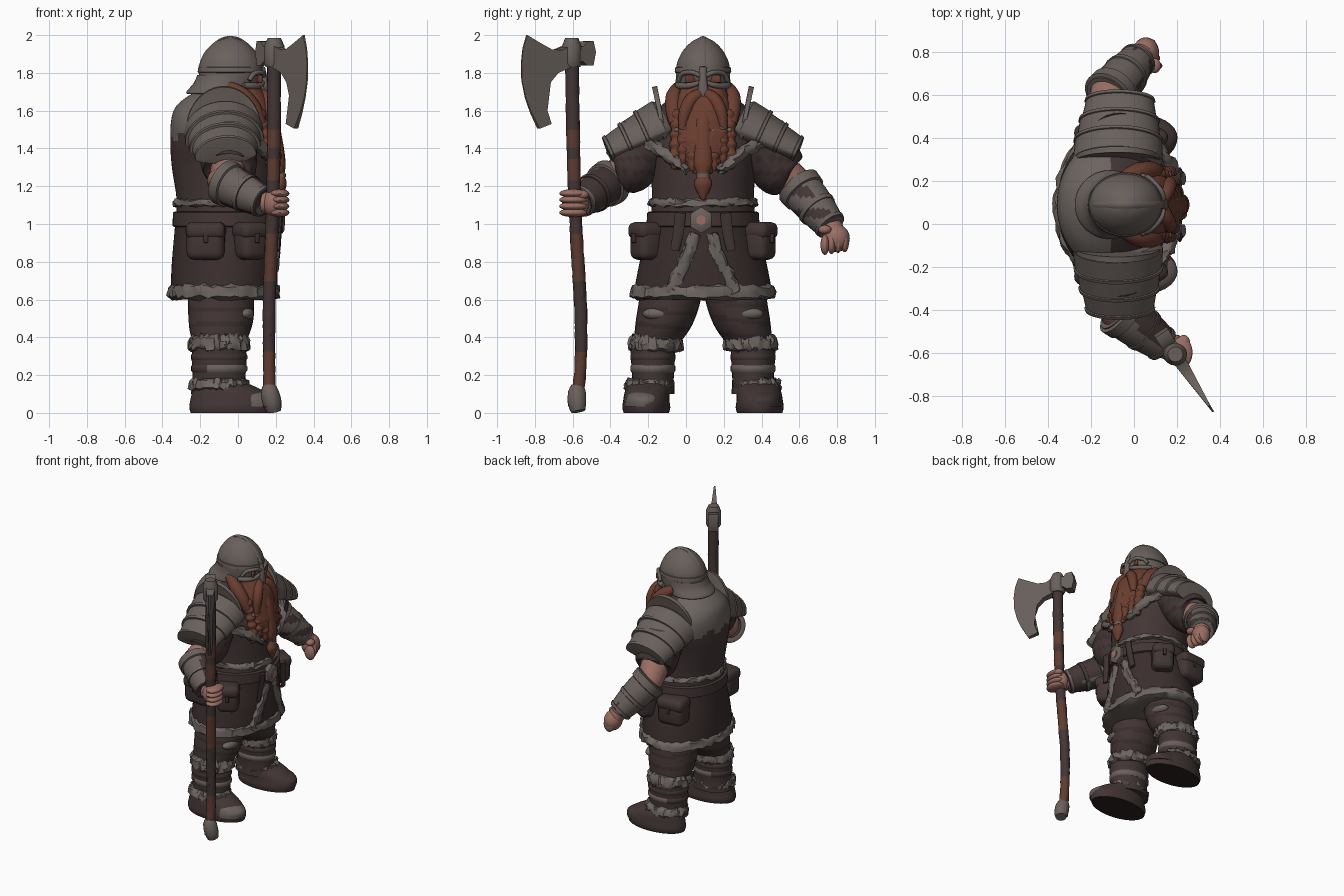
import bpy, bmesh, math, random
from mathutils import Vector, Matrix
random.seed(4)
CY = 0.09  # body centre line in y; the figure looks along +x


def material(name, rgb):
    m = bpy.data.materials.new(name)
    m.diffuse_color = (*rgb, 1)
    return m


METAL = material("grey metal", (.142, .117, .105))
FUR = material("grey fur", (.15, .128, .116))
LEATHER = material("brown leather", (.055, .036, .035))
DARK = material("dark leather", (.042, .027, .026))
HAIR = material("red hair", (.145, .048, .029))
SKIN = material("skin", (.32, .155, .125))
WOOD = material("reddish wood", (.11, .045, .03))
BLACK = material("shadow brown", (.022, .014, .013))


def finish(name, bm, mats, rule=None):
    mats = mats if isinstance(mats, (list, tuple)) else [mats]
    bmesh.ops.recalc_face_normals(bm, faces=bm.faces[:])
    bm.normal_update()
    if rule:
        for f in bm.faces:
            f.material_index = int(rule(f.calc_center_median(), f.normal))
    me = bpy.data.meshes.new(name)
    bm.to_mesh(me)
    bm.free()
    for m in mats:
        me.materials.append(m)
    ob = bpy.data.objects.new(name, me)
    bpy.context.collection.objects.link(ob)
    return ob


def spline(pts, k):
    out = []
    for i in range(len(pts) - 1):
        a, b, c, d = pts[max(i - 1, 0)], pts[i], pts[i + 1], pts[min(i + 2, len(pts) - 1)]
        for j in range(k):
            t = j / k
            out.append(tuple(.5 * (2 * q + (r - p) * t + (2 * p - 5 * q + 4 * r - s) * t * t
                                   + (3 * q - p - 3 * r + s) * t ** 3) for p, q, r, s in zip(a, b, c, d)))
    return out + [pts[-1]]


# loft of ellipses along a path of (x, y, z, ra, rb); low squashes the underside
def tube(name, pts, mats, n=28, k=4, jag=0, flat=False, rule=None, low=1):
    pts = [p if len(p) == 5 else (*p, p[3]) for p in pts]
    pts = spline(pts, k) if k > 1 else pts
    bm = bmesh.new()
    rings = []
    for i, p in enumerate(pts):
        c = Vector(p[:3])
        t = Vector(pts[min(i + 1, len(pts) - 1)][:3]) - Vector(pts[max(i - 1, 0)][:3])
        u, v = Vector((1, 0, 0)), Vector((0, 1, 0))
        if not flat:
            u = Vector((0, 1, 0)).cross(t).normalized()
            v = t.normalized().cross(u)
        ring = []
        for j in range(n):
            a = 2 * math.pi * j / n
            w = v * p[4] * math.sin(a)
            q = c + u * p[3] * math.cos(a) + w * (low if w.z < 0 else 1)
            if jag:
                q += Vector([random.uniform(-jag, jag) for _ in range(3)])
            ring.append(bm.verts.new(q))
        rings.append(ring)
    for r, s in zip(rings, rings[1:]):
        for j in range(n):
            bm.faces.new((r[j], r[(j + 1) % n], s[(j + 1) % n], s[j]))
    bm.faces.new(rings[0])
    bm.faces.new(rings[-1])
    return finish(name, bm, mats, rule)


# vertical loft from (z, cx, rx, ry) rows
def loft(name, rows, mats, cy=CY, **kw):
    return tube(name, [(x, cy, z, rx, ry) for z, x, rx, ry in rows], mats, flat=True, **kw)


def fur(name, x, y, z, rx, ry, h):
    rows = [(z + h * .5, x, rx * .93, ry * .93), (z + h * .25, x, rx + .008, ry + .008),
            (z - h * .05, x, rx + .012, ry + .012), (z - h * .35, x, rx + .013, ry + .013),
            (z - h * .5, x, rx * .93, ry * .93)]
    loft(name, rows, FUR, cy=y, n=60, k=1, jag=.01)


def ball(name, c, r, mat):
    bm = bmesh.new()
    bmesh.ops.create_uvsphere(bm, u_segments=20, v_segments=12, radius=1,
                              matrix=Matrix.Translation(c) @ Matrix.Diagonal((*r, 1)))
    return finish(name, bm, mat)


def box(name, c, size, mat, rz=0, bevel=.03):
    bm = bmesh.new()
    bmesh.ops.create_cube(bm, size=1, matrix=Matrix.Translation(c) @ Matrix.Rotation(rz, 4, 'Z')
                          @ Matrix.Diagonal((*size, 1)))
    bmesh.ops.bevel(bm, geom=bm.edges[:], offset=bevel, segments=3, affect='EDGES', profile=.5)
    return finish(name, bm, mat)


# torso with a fur-covered upper back, and skirted coat
loft("torso", [(1.04, -.06, .265, .275), (1.15, -.065, .262, .27), (1.3, -.075, .275, .28),
               (1.42, -.09, .268, .31), (1.54, -.115, .24, .3), (1.62, -.13, .2, .23),
               (1.68, -.12, .14, .15), (1.70, -.11, .1, .1)], [LEATHER, FUR], n=56, k=6,
     rule=lambda c, n: c.z > 1.46 + .03 * math.sin(c.y * 40) and c.x < -.1)
loft("coat_skirt", [(1.06, -.06, .268, .278), (.95, -.065, .272, .295), (.8, -.07, .28, .335),
                    (.63, -.075, .283, .368)], [DARK, BLACK], n=64, k=4, rule=lambda c, n: n.z < -.8)
fur("coat_hem_fur", -.075, CY, .645, .283, .37, .085)
fur("waist_fur", -.062, CY, 1.115, .265, .275, .05)
loft("belt", [(.985, -.063, .275, .29), (.99, -.063, .283, .3), (1.06, -.062, .283, .295),
              (1.065, -.062, .275, .285)], LEATHER, n=56, k=1)
tube("buckle", [(.19, .08, 1.02, .07, .065), (.235, .08, 1.02, .07, .065), (.245, .08, 1.02, .055, .05)],
     METAL, n=6, k=1)
tube("buckle_centre", [(.24, .08, 1.02, .028), (.25, .08, 1.02, .028)], SKIN, n=6, k=1)

# left and right body parts
for s in (1, -1):
    side = "left_" if s > 0 else "right_"
    Y = lambda off: CY + s * off
    # coat opening trim and chest trim
    tube(side + "coat_trim", [(.205, Y(.045), .95, .02, .03), (.2, Y(.075), .85, .02, .033),
                              (.187, Y(.125), .74, .02, .035), (.172, Y(.17), .64, .02, .037)],
         FUR, n=14, jag=.008)
    tube(side + "chest_trim", [(.06, Y(.32), 1.44, .03), (.13, Y(.24), 1.4, .03), (.175, Y(.16), 1.34, .03),
                               (.2, Y(.08), 1.28, .02)], FUR, n=14, jag=.01)
    tube(side + "belt_strap", [(.23, Y(.12), 1.06, .012, .03), (.22, Y(.13), .96, .012, .03),
                               (.212, Y(.15), .86, .012, .025)], LEATHER, n=10)
    # pouches with flaps
    for tag, x, off, rz, sx in (("front_", .065, .3, -.55 * s, .15), ("side_", -.17, .3, .08 * s, .2)):
        box(side + tag + "pouch", (x, Y(off), .91), (sx, .14, .2), LEATHER, rz, .04)
        box(side + tag + "pouch_flap", (x, Y(off + .003), .965), (sx + .01, .15, .09), LEATHER, rz, .035)
        box(side + tag + "pouch_clasp", (x + (.038 if sx < .2 else 0), Y(off + .067), .925), (.025, .02, .05),
            DARK, rz, .005)
    # legs
    tube(side + "thigh", [(-.09, Y(.165), .70, .16, .16), (-.09, Y(.175), .6, .175, .163),
                          (-.09, Y(.198), .5, .172, .156), (-.095, Y(.22), .43, .16, .142),
                          (-.1, Y(.25), .36, .135, .118)], [LEATHER, DARK],
         k=5, flat=True, rule=lambda c, n: math.sin(c.z * 75 + c.y * 9) > .6)
    ball(side + "knee_patch", (.04, Y(.235), .525), (.045, .085, .035), FUR)
    fur(side + "knee_fur", -.1, Y(.25), .37, .148, .13, .085)
    loft(side + "boot_shaft", [(.38, -.1, .14, .12), (.28, -.1, .145, .116), (.18, -.1, .14, .11),
                               (.1, -.1, .15, .115)], LEATHER, cy=Y(.265))
    for z in (.295, .235):
        loft(side + "boot_strap", [(z - .022, -.1, .14, .112), (z - .01, -.1, .149, .12), (z + .01, -.1, .149, .12),
                                   (z + .022, -.1, .14, .112)], [LEATHER, METAL], cy=Y(.265), k=1,
             rule=lambda c, n: z < .25 and n.x > -.3)
    fur(side + "ankle_fur", -.1, Y(.285), .15, .145, .115, .06)
    tube(side + "boot_foot", [(-.03, Y(.3), .0, .22, .12), (-.03, Y(.3), .028, .228, .127),
                              (-.03, Y(.3), .07, .222, .122), (-.055, Y(.295), .12, .185, .117),
                              (-.1, Y(.285), .165, .13, .105)],
         [LEATHER, BLACK], k=3, flat=True, n=36, rule=lambda c, n: n.z < -.8)
    tube(side + "toe_cap", [(.05, Y(.31), .035, .148, .105), (.055, Y(.31), .07, .145, .1),
                            (.05, Y(.31), .1, .115, .085), (.045, Y(.31), .122, .05, .04)],
         METAL if s < 0 else LEATHER, flat=True)
    # layered shoulder plates, open below, and upright neck guard
    for i in range(3):
        P = lambda q, e: (-.075 + .01 * q, Y(.20 + .285 * q), 1.485 - .125 * q, .21 - .035 * q - .025 * q * q + e,
                          .18 - .06 * q - .02 * q * q + e)
        a, b = i * .33, i * .33 + .36
        tube(side + "shoulder_plate", [P(a - .1, -.03), P(a, 0), P(b - .06, .006), P(b - .05, .013),
                                       P(b, .013), P(b + .01, -.02)], METAL, n=44, k=1, low=.35)
    tube(side + "neck_guard", [(-.075, Y(.195), 1.495, .19, .225), (-.075, Y(.2), 1.495, .2, .24),
                               (-.075, Y(.217), 1.491, .2, .24), (-.075, Y(.222), 1.49, .19, .225)],
         METAL, n=44, k=1, low=.4)
    # eye openings with rims
    box(side + "eye_hole", (.108, Y(.058), 1.768), (.02, .075, .04), HAIR, -.45 * s, .008)
    tube(side + "brow_rim", [(.135, Y(.015), 1.785, .012), (.128, Y(.06), 1.803, .013), (.085, Y(.11), 1.795, .013),
                             (.06, Y(.13), 1.76, .012)], METAL, n=10)
    tube(side + "cheek_rim", [(.13, Y(.015), 1.75, .012), (.118, Y(.06), 1.735, .015), (.075, Y(.11), 1.73, .018),
                              (.03, Y(.135), 1.735, .015)], METAL, n=10)
    # side hair, moustache and beard braids
    tube(side + "side_hair", [(-.05, Y(.125), 1.73, .03), (.02, Y(.15), 1.68, .045), (.08, Y(.155), 1.61, .045),
                              (.12, Y(.15), 1.53, .03)], HAIR, n=14)
    tube(side + "moustache", [(.125, Y(.01), 1.69, .03), (.15, Y(.06), 1.66, .035), (.165, Y(.095), 1.59, .034),
                              (.17, Y(.11), 1.5, .02)], HAIR, n=14)
    for off, end in ((.055, 1.28), (.105, 1.32), (.15, 1.29)):
        x0, L = .18 - off * .35, 1.6 - end
        braid = [(x0 - .02 + .06 * math.sin(1.5 * q / 12), Y(off * (.9 + .1 * q / 12)), 1.6 - L * q / 12,
                  .03 + (.007 if q % 2 else -.004) - (.012 if q > 10 else 0)) for q in range(13)]
        tube(side + "braid", braid, HAIR, n=12, k=3)
        bx, by, bz, br = braid[4]
        ball(side + "braid_bead", (bx + .02, by, bz), (.02, .015, .014), METAL)

# beard body and centre braid
loft("beard", [(1.74, .04, .07, .115), (1.64, .08, .1, .14), (1.52, .11, .1, .15), (1.42, .135, .095, .145),
               (1.35, .155, .075, .12), (1.27, .185, .05, .05)], HAIR, k=5, n=40, jag=.004)
loft("centre_braid", [(1.66, .15, .01, .02), (1.56, .18, .03, .04), (1.42, .21, .03, .045), (1.32, .22, .032, .05),
                      (1.26, .225, .022, .03), (1.21, .225, .033, .048), (1.13, .225, .008, .01)], HAIR, n=16)
loft("braid_band", [(1.25, .225, .028, .034), (1.268, .225, .028, .034)], METAL, n=14, k=1)

# head and helmet
ball("face", (-.03, CY, 1.72), (.14, .125, .11), SKIN)
ball("nose", (.125, CY, 1.715), (.025, .025, .03), SKIN)
loft("helmet", [(1.72, -.045, .15, .14), (1.8, -.04, .168, .144), (1.86, -.04, .16, .135), (1.92, -.04, .125, .104),
                (1.965, -.04, .075, .06), (1.987, -.04, .02, .018)], METAL, n=44, k=5)
loft("helmet_band", [(1.8, -.04, .165, .143), (1.804, -.04, .174, .15), (1.828, -.04, .171, .147),
                     (1.832, -.04, .16, .138)], METAL, n=44, k=1)
tube("helmet_ridge", [(-.2, CY, 1.83, .01, .018), (-.168, CY, 1.905, .01, .018), (-.1, CY, 1.968, .01, .018),
                      (-.04, CY, 1.985, .01, .018), (.02, CY, 1.968, .01, .018), (.09, CY, 1.905, .01, .018),
                      (.13, CY, 1.83, .01, .018)], METAL, n=10)
loft("helmet_neck_guard", [(1.79, -.055, .16, .142), (1.745, -.07, .165, .147), (1.705, -.105, .165, .158),
                           (1.69, -.112, .16, .158), (1.687, -.11, .14, .14)], METAL, n=44)
loft("nose_guard", [(1.83, .125, .018, .02), (1.76, .14, .018, .022), (1.69, .145, .015, .028),
                    (1.665, .145, .008, .01)], METAL, n=12)

# arms: sleeve, bare elbow, bracer with cuff and bands, fist
sides = {
    "right_": ((-.06, -.2, 1.46), (-.045, -.31, 1.285), (-.07, -.405, 1.22), (.14, -.565, 1.115), (.19, -.585, 1.11)),
    "left_": ((-.07, .38, 1.46), (-.095, .505, 1.27), (-.115, .6, 1.195), (.025, .77, .985), (.055, .795, .925))}
for side, pts in sides.items():
    sh, el, cu, wr, ha = map(Vector, pts)
    tube(side + "sleeve", [(*sh, .16), (*sh.lerp(el, .6), .152), (*el, .14), (*el.lerp(cu, .2), .105)],
         [LEATHER, DARK], rule=lambda c, n: math.sin(c.z * 90) > .6)
    tube(side + "elbow", [(*el, .1), (*el.lerp(cu, .6), .095), (*cu, .09), (*cu.lerp(wr, .3), .085)], SKIN)
    tube(side + "bracer", [(*cu.lerp(wr, q), r) for q, r in ((-.06, .108), (.3, .108), (.7, .095), (1, .078))],
         [METAL, LEATHER], k=6,
         rule=(lambda c, n: n.x > .3 or n.z < -.75) if side == "right_" else
         (lambda c, n: math.sin(c.z * 55) > .3 and n.z < .5 and n.x > 0))
    for q, r, w in ((-.04, .124, .2), (.5, .108, .1), (.9, .089, .08)):
        tube(side + "bracer_band", [(*cu.lerp(wr, q), r - .015), (*cu.lerp(wr, q + .02), r),
                                    (*cu.lerp(wr, q + w), r - .004), (*cu.lerp(wr, q + w + .02), r - .02)],
             [METAL, LEATHER], k=1, rule=lambda c, n: side == "right_" and q == .5 and n.x > .3)
    tube(side + "wrist", [(*wr, .06), (*ha, .055)], SKIN, k=1)
    ball(side + "palm", ha, (.062, .072, .074), SKIN)
    for i in range(4):  # curled fingers
        if side == "right_":
            ball(side + "finger", (ha.x + .03, ha.y - .012, 1.06 + .034 * i), (.052, .074, .023), SKIN)
        else:
            ball(side + "finger", (.09 - .01 * i, .735 + .035 * i, .89 + .005 * i), (.042, .023, .054), SKIN)
    ball(side + "thumb", ha + Vector((.04, .035 if side == "right_" else -.06, .045)), (.03, .035, .024), SKIN)

# long axe: shaft with leather wraps, pommel, head
tube("axe_shaft", [(.165, -.578, .03, .034), (.165, -.557, .28, .032), (.165, -.558, .55, .034),
                   (.175, -.575, .85, .034), (.185, -.59, 1.15, .034), (.19, -.598, 1.5, .036),
                   (.192, -.605, 1.95, .036)], [WOOD, LEATHER], n=18, k=12, jag=.002,
     rule=lambda c, n: not (.14 < c.z < .32 or .7 < c.z < .95 or 1.22 < c.z < 1.34 or 1.4 < c.z < 1.5))
tube("axe_pommel", [(.19, -.57, .008, .038), (.182, -.577, .05, .05), (.168, -.577, .11, .048),
                    (.166, -.572, .145, .034)], METAL, n=14, k=2)
loft("axe_socket", [(1.83, .192, .045, .045), (1.85, .192, .055, .052), (1.94, .192, .055, .052),
                    (1.985, .192, .035, .035)], METAL, cy=-.605, n=16, k=1)
D, N, O = Vector((.55, -.835, 0)), Vector((.835, .55, 0)), Vector((.192, -.605, 0))


def axe_part(name, outline, thick):
    bm = bmesh.new()
    a, b = [[bm.verts.new(O + D * d + N * e * thick(d) + Vector((0, 0, z))) for d, z in outline] for e in (1, -1)]
    for i in range(len(a)):
        j = (i + 1) % len(a)
        bm.faces.new((a[i], a[j], b[j], b[i]))
    bmesh.ops.triangulate(bm, faces=[bm.faces.new(a), bm.faces.new(b[::-1])])
    finish(name, bm, METAL)


axe_part("axe_blade", [(.02, 1.95), (.08, 1.92), (.14, 1.925), (.2, 1.955), (.285, 2.0), (.31, 1.93), (.32, 1.85),
                       (.317, 1.76), (.295, 1.67), (.26, 1.59), (.21, 1.505), (.14, 1.53), (.165, 1.6),
                       (.168, 1.68), (.145, 1.75), (.1, 1.8), (.02, 1.83)], lambda d: max(.004, .034 - .1 * d))
axe_part("axe_poll", [(.02, 1.95), (-.05, 1.94), (-.075, 1.965), (-.115, 1.97), (-.13, 1.91), (-.115, 1.84),
                      (-.075, 1.84), (-.05, 1.86), (.02, 1.85)], lambda d: .036)

# smooth shading with kept edges
for ob in bpy.context.scene.objects:
    ob.select_set(True)
    bpy.context.view_layer.objects.active = ob
bpy.ops.object.shade_smooth_by_angle(angle=math.radians(42))
